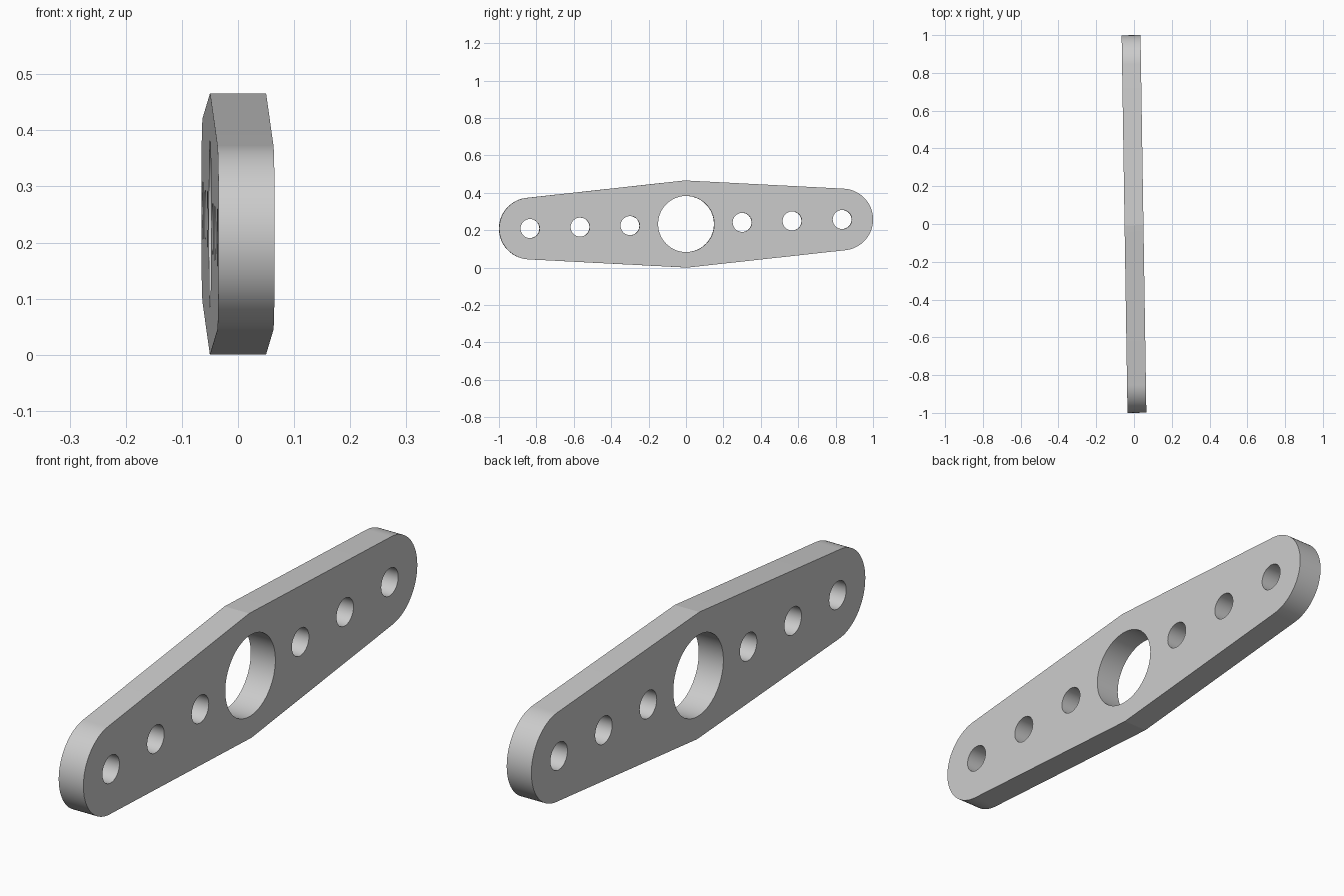
import bpy
import bmesh
from math import sin, cos, pi, atan2, asin, hypot
from mathutils import Matrix

cube = bpy.data.objects.get("Cube")
if cube:
    bpy.data.objects.remove(cube, do_unlink=True)

THICKNESS = 0.1
HALF_HEIGHT = 0.233     # at the middle of the bar
END_RADIUS = 0.165
END_CENTRE = 1 - END_RADIUS
HOLE_RADIUS = 0.051
HUB_RADIUS = 0.15
PITCH, YAW = 0.029, 0.0155

grey = bpy.data.materials.new("light grey")
grey.use_nodes = True
colour = (0.6, 0.6, 0.6, 1)
grey.diffuse_color = colour
grey.node_tree.nodes["Principled BSDF"].inputs["Base Color"].default_value = colour


def arc(cx, radius, start, end, steps):
    """Points along an arc centred on the bar's axis."""
    angles = [start + (end - start) * i / steps for i in range(steps + 1)]
    return [(cx + radius * cos(a), radius * sin(a)) for a in angles]


# Outline: rounded ends joined to the middle peaks by tangent lines
slope = (atan2(HALF_HEIGHT, END_CENTRE)
         - asin(END_RADIUS / hypot(HALF_HEIGHT, END_CENTRE)))
sweep = pi / 2 - slope
right_end = arc(END_CENTRE, END_RADIUS, -sweep, sweep, 40)
left_end = [(-x, -y) for x, y in right_end]
outline = right_end + [(0, HALF_HEIGHT)] + left_end + [(0, -HALF_HEIGHT)]

# Centre hub hole and three small holes on each side
loops = [outline, arc(0, HUB_RADIUS, 0, 2 * pi, 64)[:-1]]
for side in (-1, 1):
    for distance in (0.3, 0.567, END_CENTRE):
        loops.append(arc(side * distance, HOLE_RADIUS, 0, 2 * pi, 40)[:-1])

# Fill the profile and give it thickness
curve = bpy.data.curves.new("bar_profile", "CURVE")
curve.dimensions = "2D"
curve.fill_mode = "BOTH"
curve.extrude = THICKNESS / 2
for points in loops:
    spline = curve.splines.new("POLY")
    spline.points.add(len(points) - 1)
    for point, (x, y) in zip(spline.points, points):
        point.co = (x, y, 0, 1)
    spline.use_cyclic_u = True

bar = bpy.data.objects.new("perforated_bar", curve)
bpy.context.collection.objects.link(bar)
bpy.ops.object.select_all(action="DESELECT")
bar.select_set(True)
bpy.context.view_layer.objects.active = bar
bpy.ops.object.convert(target="MESH")
bar = bpy.context.object
bar.name = "perforated_bar"

# Weld the rims, stand the bar on edge and tilt it slightly
upright = Matrix(((0, 0, 1), (1, 0, 0), (0, 1, 0))).to_4x4()
pose = Matrix.Rotation(YAW, 4, "Z") @ Matrix.Rotation(PITCH, 4, "X") @ upright
bm = bmesh.new()
bm.from_mesh(bar.data)
bmesh.ops.remove_doubles(bm, verts=bm.verts, dist=0.0001)
bmesh.ops.transform(bm, matrix=pose, verts=bm.verts)
lowest = min(v.co.z for v in bm.verts)
bmesh.ops.translate(bm, vec=(0, 0, -lowest), verts=bm.verts)
bmesh.ops.recalc_face_normals(bm, faces=bm.faces)
bm.to_mesh(bar.data)
bm.free()

bar.data.materials.clear()
bar.data.materials.append(grey)
bpy.ops.object.shade_smooth_by_angle(angle=0.5)
# Keep the shallow peaks at the middle crisp
for edge in bar.data.edges:
    a, b = (bar.data.vertices[i].co for i in edge.vertices)
    if abs(a.z - b.z) < 0.01 and abs(a.y) < 0.02 and abs(a.z - HALF_HEIGHT) > 0.2:
        edge.use_edge_sharp = True
